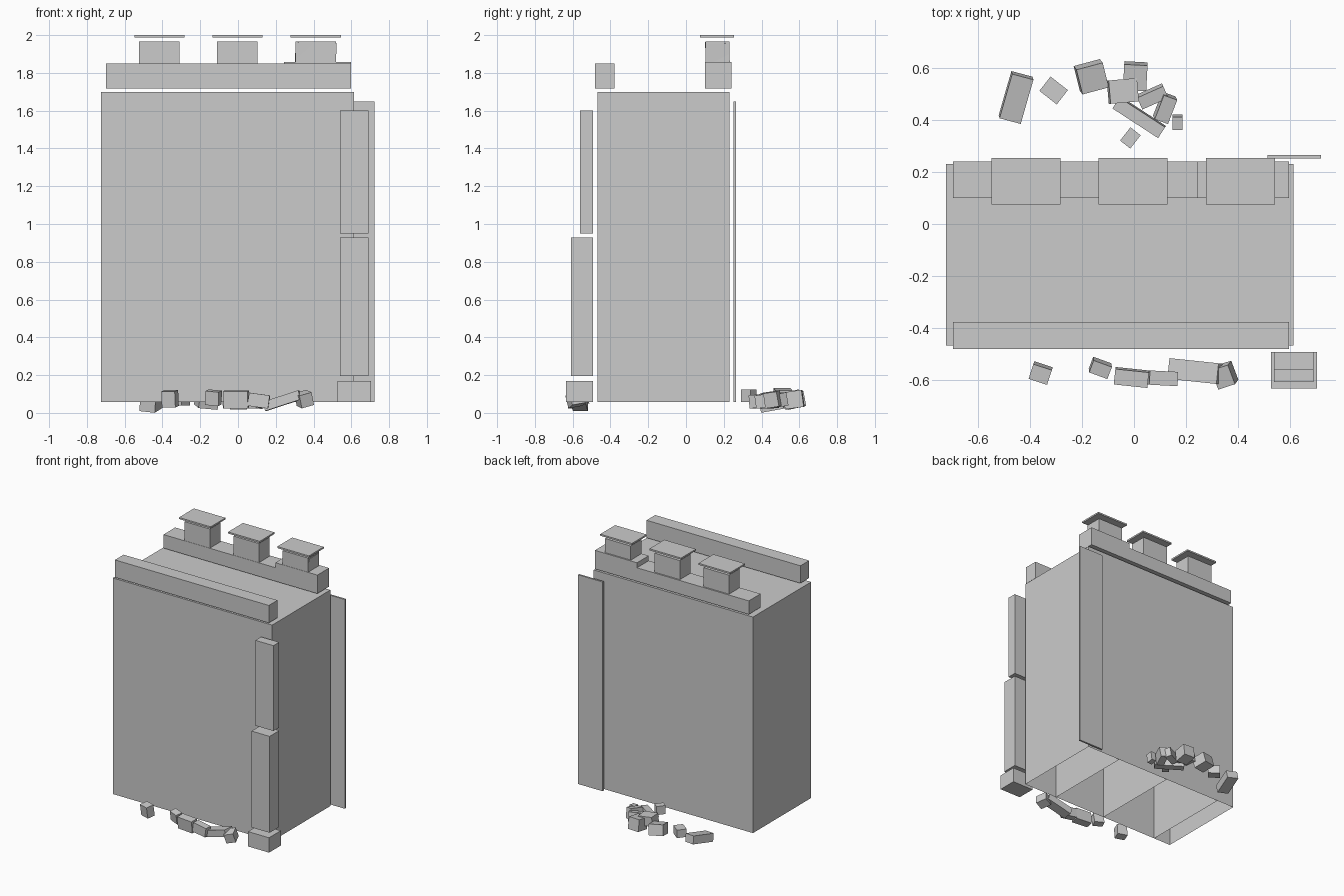
import bpy, bmesh
from math import radians
from mathutils import Matrix, Vector, Euler


def new_object(name, bm):
    mesh = bpy.data.meshes.new(name)
    bm.to_mesh(mesh)
    bm.free()
    obj = bpy.data.objects.new(name, mesh)
    bpy.context.collection.objects.link(obj)
    return obj


def block(name, center, size, rot=(0, 0, 0), open_bottom=False):
    """Box from centre, size and rotation in degrees."""
    bm = bmesh.new()
    bmesh.ops.create_cube(bm, size=1, matrix=Matrix.Diagonal((*size, 1)))
    if open_bottom:
        bm.normal_update()
        low = [f for f in bm.faces if f.normal.z < -0.5]
        bmesh.ops.delete(bm, geom=low, context='FACES_ONLY')
    obj = new_object(name, bm)
    obj.location = center
    obj.rotation_euler = Euler([radians(a) for a in rot])
    return obj


def span(name, x, y, z, open_bottom=False):
    """Box from its ranges on each axis."""
    center = [(a + b) / 2 for a, b in (x, y, z)]
    size = [b - a for a, b in (x, y, z)]
    return block(name, center, size, open_bottom=open_bottom)


# Hollow wall body, open underneath
span("wall_body", (-0.725, 0.615), (-0.468, 0.231), (0.057, 1.70), True)

# Inner dividers seen through the open bottom
for i, x in enumerate((0.33, -0.11, -0.58)):
    bm = bmesh.new()
    corners = [(x, -0.468, 0.057), (x, 0.231, 0.057), (x, 0.231, 1.70), (x, -0.468, 1.70)]
    bm.faces.new([bm.verts.new(c) for c in corners])
    new_object(f"divider_{i + 1}", bm)

# Parapets along the top
span("front_parapet", (-0.698, 0.597), (-0.482, -0.378), (1.717, 1.85))
span("back_parapet", (-0.698, 0.50), (0.101, 0.242), (1.717, 1.82))
span("back_parapet_end", (0.243, 0.597), (0.101, 0.242), (1.717, 1.858))

# Battlement blocks with floating cap slabs
for i, x in enumerate((-0.416, -0.003, 0.411)):
    span(f"merlon_{i + 1}", (x - 0.107, x + 0.107), (0.103, 0.231), (1.815, 1.965))
    span(f"merlon_cap_{i + 1}", (x - 0.133, x + 0.133), (0.075, 0.254), (1.988, 2.0))
block("merlon_cracked", (0.411, 0.167, 1.885), (0.215, 0.125, 0.15), (1, 2, 1))

# Corner pilaster on the front right
span("pilaster_base", (0.528, 0.705), (-0.634, -0.493), (0.057, 0.17))
span("pilaster_lower", (0.54, 0.692), (-0.609, -0.493), (0.195, 0.928))
span("pilaster_upper", (0.54, 0.692), (-0.562, -0.493), (0.951, 1.60))

# Thin slab behind the right end
span("back_slab", (0.515, 0.722), (0.252, 0.266), (0.057, 1.648))

# Fallen stones: centre, size, rotation
front_stones = [
    ((-0.36, -0.575, 0.075), (0.075, 0.06, 0.085), (8, 0, -18)),
    ((-0.13, -0.555, 0.08), (0.075, 0.05, 0.075), (10, 5, -20)),
    ((-0.01, -0.592, 0.072), (0.13, 0.06, 0.09), (5, 0, -6)),
    ((0.11, -0.595, 0.065), (0.11, 0.055, 0.07), (0, 8, -3)),
    ((0.235, -0.568, 0.065), (0.20, 0.08, 0.05), (0, -18, -6)),
    ((0.35, -0.583, 0.073), (0.07, 0.08, 0.07), (10, -15, 18)),
]
back_stones = [
    ((-0.455, 0.488, 0.05), (0.085, 0.18, 0.06), (10, 6, -15)),
    ((-0.31, 0.515, 0.07), (0.085, 0.07, 0.06), (0, 0, -38)),
    ((-0.165, 0.568, 0.07), (0.105, 0.10, 0.08), (12, 5, 15)),
    ((-0.043, 0.513, 0.09), (0.11, 0.09, 0.07), (0, 6, 5)),
    ((0.005, 0.57, 0.07), (0.09, 0.10, 0.09), (8, 0, -3)),
    ((0.07, 0.492, 0.07), (0.11, 0.05, 0.07), (10, 0, 24)),
    ((0.12, 0.448, 0.07), (0.055, 0.10, 0.08), (8, 8, -20)),
    ((0.02, 0.412, 0.06), (0.21, 0.05, 0.07), (5, 0, -33)),
    ((0.168, 0.392, 0.06), (0.04, 0.05, 0.07), (8, 0, 0)),
    ((-0.014, 0.332, 0.09), (0.05, 0.065, 0.065), (0, 0, -38)),
]
for side, stones in (("front", front_stones), ("back", back_stones)):
    for i, (c, s, r) in enumerate(stones):
        block(f"{side}_rubble_{i + 1}", c, s, r)
